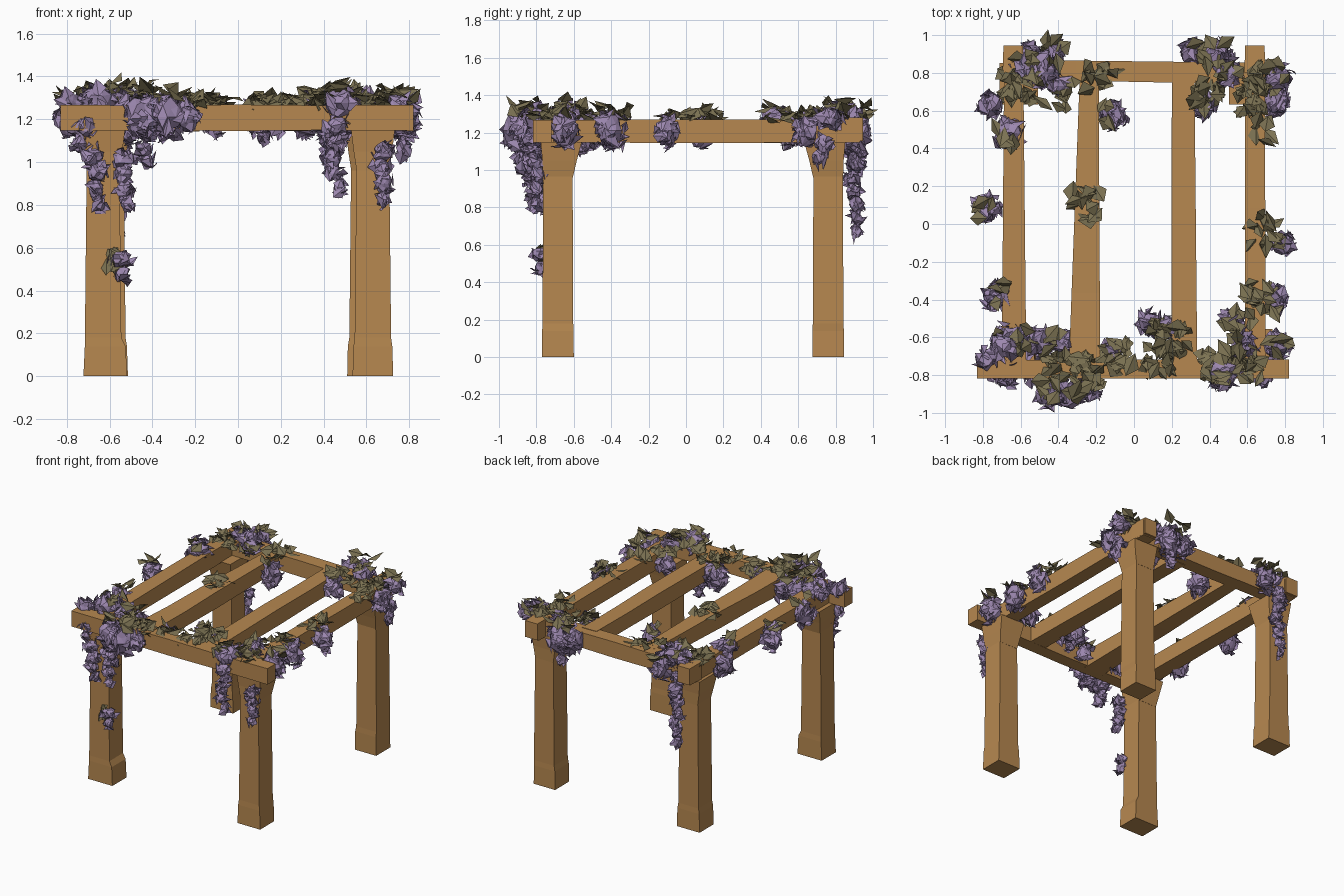
import bpy, bmesh, math, random
from mathutils import Vector

if "Cube" in bpy.data.objects:
    bpy.data.objects.remove(bpy.data.objects["Cube"])

random.seed(7)

def material(name, col):
    m = bpy.data.materials.new(name)
    m.diffuse_color = (*col, 1)
    m.use_nodes = True
    m.node_tree.nodes["Principled BSDF"].inputs["Base Color"].default_value = m.diffuse_color
    return m

WOOD = material("warm wood", (0.47, 0.245, 0.08))
PURPLE = material("wisteria purple", (0.335, 0.245, 0.43))
OLIVE = material("olive leaf", (0.20, 0.168, 0.085))

def finish(name, bm, mat):
    me = bpy.data.meshes.new(name)
    bm.to_mesh(me)
    bm.free()
    me.materials.append(mat)
    ob = bpy.data.objects.new(name, me)
    bpy.context.collection.objects.link(ob)

def loft(name, axis, rings):
    """Timber lofted along an axis; ring = (position, centre a, centre b, half a, half b)."""
    bm = bmesh.new()
    loops = []
    for t, a, b, ha, hb in rings:
        loop = []
        for sa, sb in ((-1, -1), (1, -1), (1, 1), (-1, 1)):
            p, q = a + sa * ha, b + sb * hb
            loop.append(bm.verts.new({"x": (t, p, q), "y": (p, t, q), "z": (p, q, t)}[axis]))
        loops.append(loop)
    for lo, hi in zip(loops, loops[1:]):
        for i in range(4):
            j = (i + 1) % 4
            bm.faces.new((lo[i], lo[j], hi[j], hi[i]))
    bm.faces.new(loops[0][::-1])
    bm.faces.new(loops[-1])
    bmesh.ops.recalc_face_normals(bm, faces=bm.faces[:])
    finish(name, bm, WOOD)

# posts with worn feet and flared tops
for name, x, y, foot, shift in (("front_left", -.63, -.685, .022, .01), ("front_right", .63, -.685, .015, 0),
                                ("back_left", -.61, .76, .016, 0), ("back_right", .605, .76, .01, -.005)):
    w = .08
    loft(name + "_post", "z", [(0, x + shift, y, w + foot, w + .005), (.14, x + shift, y, w + foot * .7, w + .004),
                               (.18, x, y, w + .005, w + .002), (1.15, x, y, w - .005, w - .002)])
    s = math.copysign(.018, -y)
    loft(name + "_post_top", "z", [(.96, x, y, w - .004, w), (1.05, x, y + s / 2, w + .01, w + .012),
                                   (1.15, x, y + s, w + .022, w + .03)])

def timber(name, axis, start, end, c0, h0, c1, h1):
    """Hand-hewn beam tapering from one end to the other."""
    rings = []
    for i in range(5):
        k = i / 4
        rings.append((start + (end - start) * k, c0 + (c1 - c0) * k, 1.207, h0 + (h1 - h0) * k,
                      .06 + random.uniform(-.003, .004)))
    loft(name, axis, rings)

# frame beams, rafters and square beam ends
timber("front_beam", "x", -.83, .82, -.768, .049, -.768, .05)
timber("back_beam", "x", -.62, .62, .817, .052, .797, .057)
timber("left_beam", "y", -.76, .93, -.635, .065, -.637, .05)
timber("right_beam", "y", -.76, .93, .643, .055, .64, .052)
timber("left_rafter", "y", -.75, .79, -.262, .083, -.237, .05)
timber("right_rafter", "y", -.75, .79, .267, .068, .26, .06)
for name, x in (("left", -.64), ("right", .64)):
    loft(name + "_beam_back_end", "y", [(.8, x, 1.217, .056, .066), (.945, x, 1.217, .051, .062)])

def rnd_dir():
    return Vector([random.gauss(0, 1) for _ in range(3)]).normalized()

def flake(bm, c, n, size):
    """Folded diamond petal or leaf facing n."""
    u = n.cross(rnd_dir()).normalized()
    v = n.cross(u)
    l, w = size * random.uniform(.7, 1.3), size * random.uniform(.5, .9)
    p = [bm.verts.new(q) for q in (c - u * l * .5, c + v * w * .6 - n * w * .25,
                                   c + u * l * .6, c - v * w * .6 - n * w * .25)]
    bm.faces.new((p[0], p[2], p[1]))
    bm.faces.new((p[0], p[3], p[2]))

def bloom(bm, c, r, h, size=.075):
    """Ragged clump: jagged core with petals around it."""
    c = Vector(c)
    for v in bmesh.ops.create_icosphere(bm, subdivisions=2, radius=1)["verts"]:
        d = v.co * random.uniform(.5, .95)
        v.co = c + Vector((d.x * r, d.y * r, d.z * h))
    area = 4 * math.pi * (2 * r * h + r * r) / 3
    for _ in range(int(area * 300)):
        d = rnd_dir()
        k = random.uniform(.7, 1)
        flake(bm, c + Vector((d.x * r, d.y * r, d.z * h)) * k, (d + rnd_dir() * .7).normalized(), size)

def on_timber(x, y):
    return .54 < abs(x) < .71 or .70 < abs(y) < .87

# blossom clumps (x, y, radius): flat on top of timbers, drooping beside them
clumps = {
    "front_left_blossom": [(-.66, -.63, .12), (-.52, -.62, .10), (-.38, -.63, .08), (-.73, -.38, .085),
                           (-.45, -.89, .095), (-.33, -.9, .09), (-.24, -.87, .07), (-.78, -.72, .07)],
    "front_right_blossom": [(.48, -.79, .10), (.58, -.64, .085), (.75, -.65, .085), (.52, -.51, .07),
                            (.74, -.4, .09), (.09, -.52, .08), (.17, -.55, .07), (-.12, -.68, .06)],
    "back_left_blossom": [(-.47, .82, .11), (-.43, .91, .08), (-.4, .73, .07), (-.76, .63, .075), (-.67, .48, .09),
                          (-.78, .08, .085), (-.11, .57, .08), (-.57, .83, .09)],
    "back_right_blossom": [(.44, .89, .10), (.32, .9, .085), (.37, .63, .075), (.77, .77, .085),
                           (.75, .64, .075), (.78, -.1, .075), (.5, .8, .08)],
}
for name, items in clumps.items():
    bm = bmesh.new()
    for x, y, r in items:
        if on_timber(x, y):
            bloom(bm, (x, y, 1.275), r, r * .8)
        else:
            bloom(bm, (x, y, 1.21), r, r * 1.35)
    finish(name, bm, PURPLE)

# hanging strands tapering downwards: x, y, top, bottom
bm = bmesh.new()
for x, y, top, bot in [(-.67, -.8, 1.06, .77), (-.52, -.8, 1.05, .77), (-.44, -.88, 1.16, .97), (-.55, -.775, .58, .45),
                       (.46, -.82, 1.2, .84), (.68, -.8, 1.08, .79), (-.55, .9, 1.2, .64), (.42, .9, 1.22, 1.0),
                       (.76, .72, 1.18, 1.03), (-.73, -.78, 1.2, 1.05), (.12, -.54, 1.18, 1.09)]:
    n = max(2, round((top - bot) / .07))
    for i in range(n):
        k = (i + .5) / n
        c = (x + random.uniform(-.02, .02), y + random.uniform(-.015, .015), top + (bot - top) * k)
        bloom(bm, c, .068 - .035 * k, (top - bot) / n * .75, .065)
finish("hanging_strands", bm, PURPLE)

def leaf_patch(bm, x, y, z, spread, count, tall=.025):
    for _ in range(count):
        c = Vector((x + random.uniform(-spread, spread), y + random.uniform(-spread, spread),
                    z + random.uniform(-tall, tall)))
        flake(bm, c, (Vector((0, 0, 1)) + rnd_dir() * .75).normalized(), .095)

# leaf patches lying on the timbers: x, y, count
bm = bmesh.new()
for x, y, count in [(-.62, .74, 24), (-.4, .68, 9), (-.17, .76, 16), (-.25, .1, 12), (-.4, -.77, 16), (-.25, -.78, 20),
                    (-.1, -.71, 14), (.13, -.72, 14), (.2, -.6, 18), (.43, -.73, 16), (.6, -.74, 24), (.65, -.38, 14),
                    (.69, -.03, 13), (.63, .67, 26), (.38, .7, 16), (.64, .47, 7), (.67, .78, 10), (.55, -.52, 9)]:
    leaf_patch(bm, x, y, 1.29, .08, count)
# stray leaves crowning the bigger clumps
for items in clumps.values():
    for x, y, r in items:
        if r > .075:
            top = 1.275 + r * .75 if on_timber(x, y) else 1.21 + r * 1.3
            leaf_patch(bm, x, y, top, r * .8, 4)
# leaves tucked against the front left post
for _ in range(9):
    c = Vector((-.58 + random.uniform(-.04, .04), -.78, .55 + random.uniform(-.04, .04)))
    flake(bm, c, (Vector((0, -1, 0)) + rnd_dir() * .7).normalized(), .08)
finish("leaves", bm, OLIVE)
